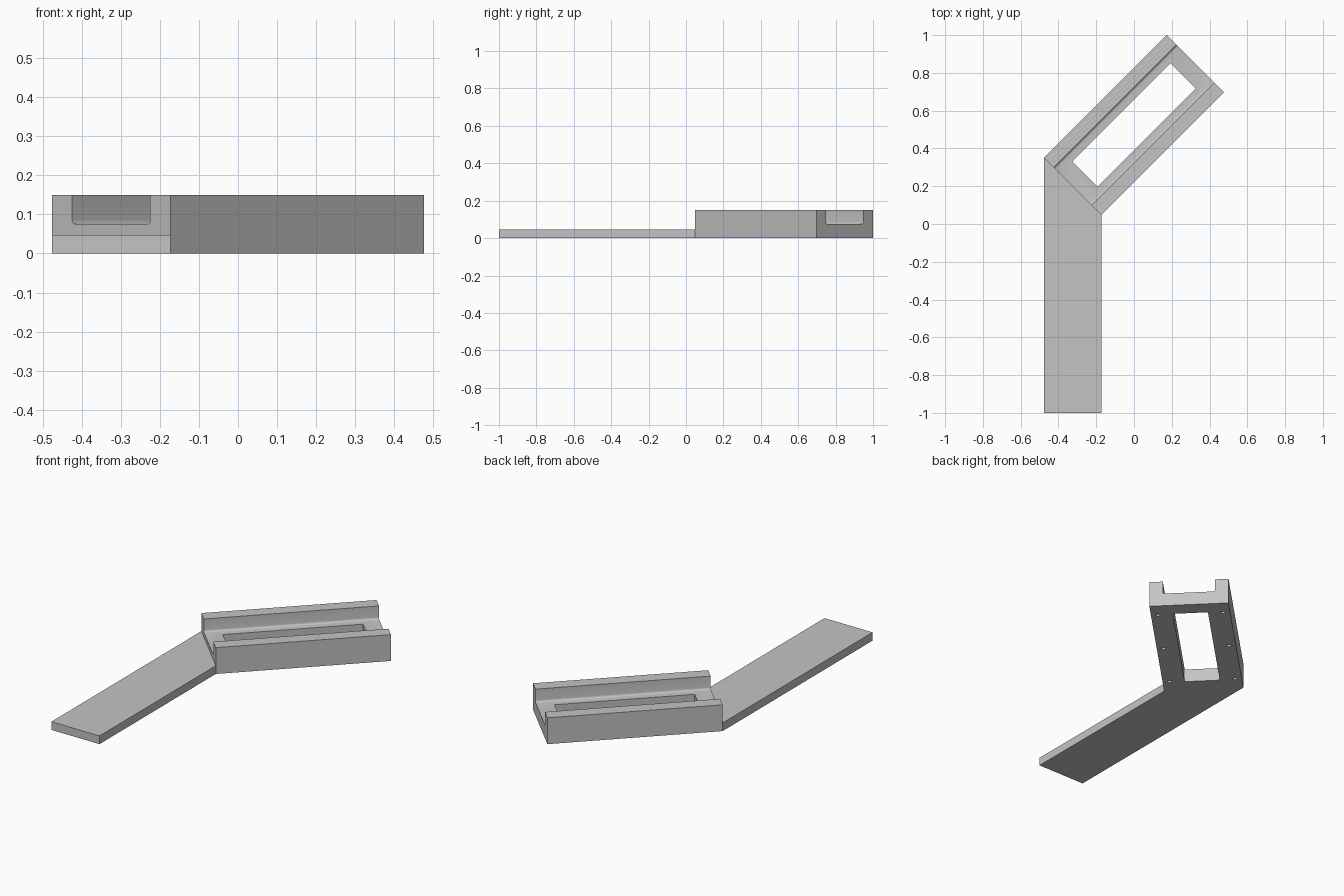
import bpy, bmesh
from math import pi, sin, cos, radians
from mathutils import Matrix, Vector

if "Cube" in bpy.data.objects:
    bpy.data.objects.remove(bpy.data.objects["Cube"])

LENGTH, HALF, HEIGHT = 0.919, 0.2145, 0.15    # channel block
INNER, FLOOR, FILLET = 0.1415, 0.075, 0.012   # channel groove
PLANK_T = 0.047
ORIGIN = Vector((-0.3248, 0.1987, 0))         # middle of the block's near end
OFF = HALF * cos(pi / 4)

grey = bpy.data.materials.new("plain grey")
grey.use_nodes = True
colour = (0.55, 0.55, 0.55, 1)
grey.diffuse_color = colour
grey.node_tree.nodes["Principled BSDF"].inputs["Base Color"].default_value = colour


def make_object(name, bm):
    bmesh.ops.recalc_face_normals(bm, faces=bm.faces)
    mesh = bpy.data.meshes.new(name)
    bm.to_mesh(mesh)
    bm.free()
    mesh.materials.append(grey)
    obj = bpy.data.objects.new(name, mesh)
    bpy.context.collection.objects.link(obj)
    return obj


def prism(name, points, direction):
    bm = bmesh.new()
    face = bm.faces.new([bm.verts.new(p) for p in points])
    new = bmesh.ops.extrude_face_region(bm, geom=[face])["geom"]
    verts = [v for v in new if isinstance(v, bmesh.types.BMVert)]
    bmesh.ops.translate(bm, verts=verts, vec=direction)
    return make_object(name, bm)


# Flat plank, its back end mitred against the block
x0, x1 = ORIGIN.x - OFF, ORIGIN.x + OFF
prism("plank", [(x0, -1, 0), (x1, -1, 0), (x1, ORIGIN.y - OFF, 0),
                (x0, ORIGIN.y + OFF, 0)], (0, 0, PLANK_T))

# Channel block: half of the U profile, mirrored, with filleted groove corners
half = [(HALF, 0), (HALF, HEIGHT), (INNER, HEIGHT)]
for i in range(5):
    a = i * pi / 8
    half.append((INNER - FILLET + FILLET * cos(a), FLOOR + FILLET - FILLET * sin(a)))
profile = half + [(-y, z) for y, z in reversed(half)]
block = prism("channel_block", [(0, y, z) for y, z in profile], (LENGTH, 0, 0))

# Cutter: long window through the floor and six blind holes underneath
bm = bmesh.new()
bmesh.ops.create_cube(bm, size=1, matrix=Matrix.Translation((LENGTH / 2, 0, 0.05))
                      @ Matrix.Diagonal((0.735, 0.19, 0.3, 1)))
for x in (0.1, LENGTH / 2, LENGTH - 0.1):
    for side in (-1, 1):
        bmesh.ops.create_cone(bm, cap_ends=True, segments=16, radius1=0.011,
                              radius2=0.011, depth=0.2,
                              matrix=Matrix.Translation((x, side * 0.177, 0)))
cutter = make_object("block_cutter", bm)
cutter.hide_render = True

cut = block.modifiers.new("window_and_holes", "BOOLEAN")
cut.operation = "DIFFERENCE"
cut.solver = "EXACT"
cut.object = cutter
bpy.context.view_layer.objects.active = block
bpy.ops.object.modifier_apply(modifier=cut.name)
bpy.data.objects.remove(cutter)

# Swing the block into place
block.location = ORIGIN
block.rotation_euler.z = radians(45)
block.select_set(True)
bpy.ops.object.shade_smooth_by_angle(angle=radians(30))
